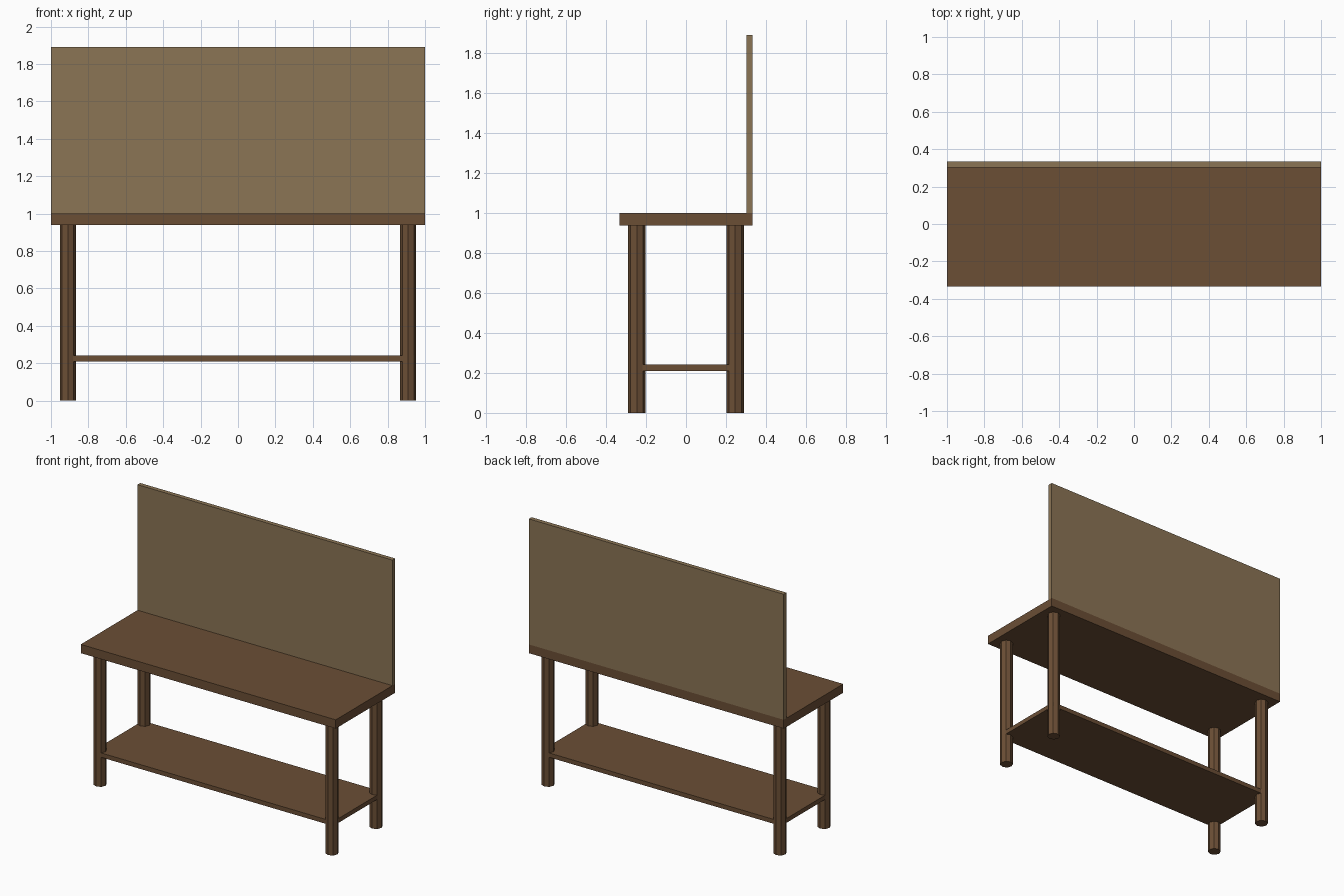
import bpy

default = bpy.data.objects.get("Cube")
if default:
    bpy.data.objects.remove(default, do_unlink=True)


def material(name, rgb):
    m = bpy.data.materials.new(name)
    m.use_nodes = True
    color = (*rgb, 1)
    m.diffuse_color = color
    bsdf = next(n for n in m.node_tree.nodes if n.type == "BSDF_PRINCIPLED")
    bsdf.inputs["Base Color"].default_value = color
    return m


wood = material("brown wood", (0.147, 0.077, 0.036))
board = material("tan board", (0.258, 0.176, 0.091))


def finish(name, mat):
    ob = bpy.context.object
    ob.name = ob.data.name = name
    ob.data.materials.append(mat)
    return ob


def box(name, low, high, mat):
    center = [(a + b) / 2 for a, b in zip(low, high)]
    bpy.ops.mesh.primitive_cube_add(size=1, location=center)
    ob = finish(name, mat)
    ob.scale = [b - a for a, b in zip(low, high)]
    bpy.ops.object.transform_apply(location=False, rotation=False, scale=True)


DEPTH = 0.333
TOP_UNDER, TOP_Z = 0.938, 1.0

# Worktop, upright back panel and lower shelf
box("worktop", (-1, -DEPTH, TOP_UNDER), (1, DEPTH, TOP_Z), wood)
box("back_panel", (-1, 0.302, TOP_Z), (1, DEPTH, 1.89), board)
box("lower_shelf", (-0.941, -0.277, 0.21), (0.941, 0.277, 0.241), wood)

# Four octagonal legs
for side, sx in (("right", -1), ("left", 1)):
    for end, sy in (("front", -1), ("back", 1)):
        bpy.ops.mesh.primitive_cylinder_add(
            vertices=8, radius=0.043, depth=TOP_UNDER,
            location=(sx * 0.91, sy * 0.246, TOP_UNDER / 2))
        finish(f"{end}_{side}_leg", wood)
